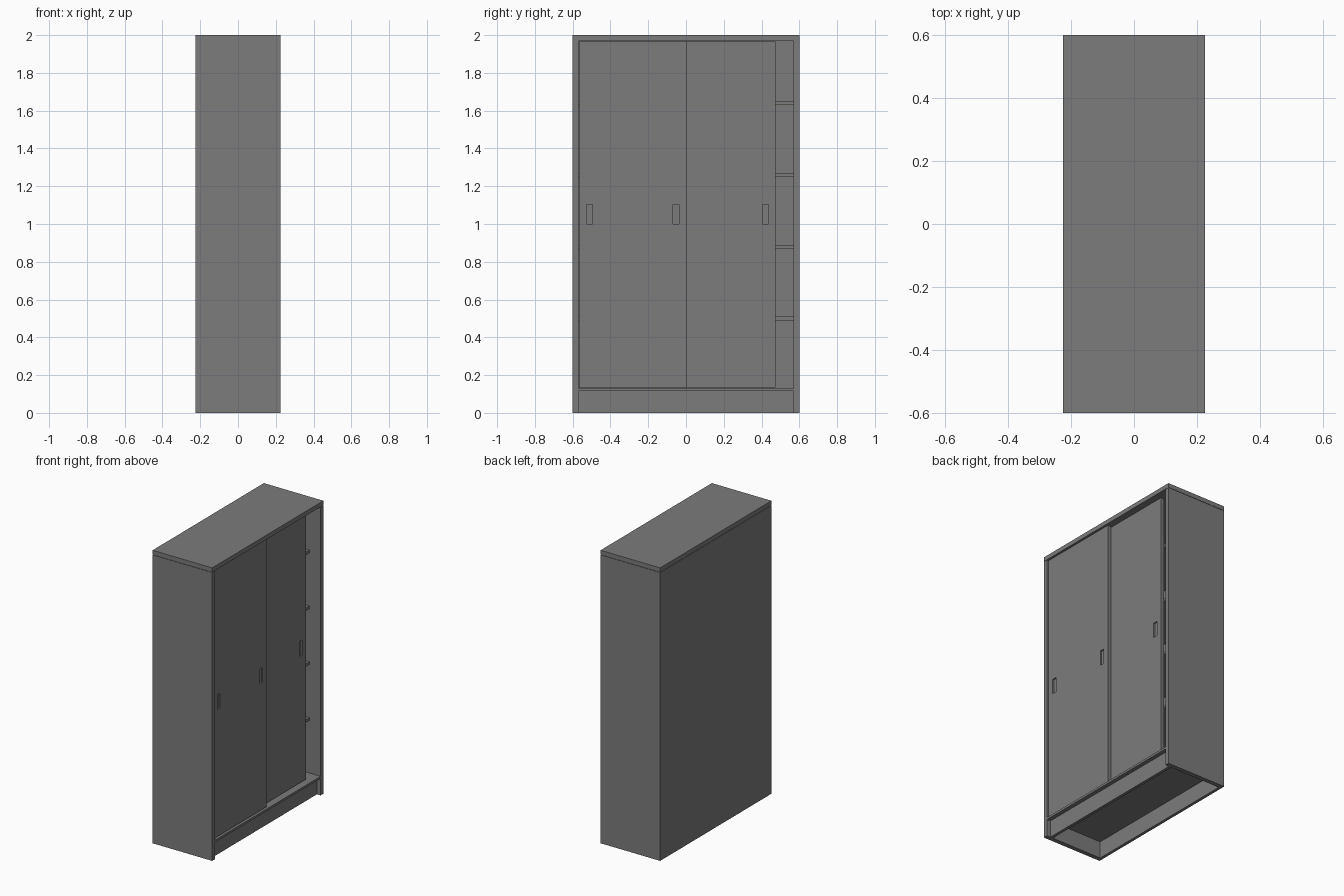
import bpy
from mathutils import Vector

if "Cube" in bpy.data.objects:
    bpy.data.objects.remove(bpy.data.objects["Cube"])

# Overall dimensions: the open face with the sliding doors looks towards +x
X, Y, H = 0.225, 0.6, 2.0
T = 0.03            # side and top panel thickness
BACK = 0.02         # back panel thickness
YI = Y - T          # inner half width
SEAM = 0.002        # fine joint under the top panel
WALL = (0, H - T - SEAM)

grey = bpy.data.materials.new("dark_grey")
grey.diffuse_color = (0.2, 0.2, 0.2, 1)
grey.use_nodes = True
grey.node_tree.nodes["Principled BSDF"].inputs["Base Color"].default_value = grey.diffuse_color


def box(name, x, y, z):
    """Axis-aligned box from (min, max) pairs."""
    lo, hi = Vector((x[0], y[0], z[0])), Vector((x[1], y[1], z[1]))
    bpy.ops.mesh.primitive_cube_add(size=1, location=(lo + hi) / 2)
    ob = bpy.context.object
    ob.name = name
    ob.scale = hi - lo
    bpy.ops.object.transform_apply(location=False, rotation=False, scale=True)
    ob.data.materials.append(grey)
    return ob


def sliding_door(name, x, y, pulls):
    """Door slab with rectangular finger pulls sunk into its front."""
    door = box(name, x, y, (0.135, 1.967))
    for py in pulls:
        cutter = box("pull_cutter", (x[1] - 0.01, x[1] + 0.02),
                     (py - 0.016, py + 0.016), (1.0, 1.102))
        cutter.hide_render = True
        mod = door.modifiers.new("pull", 'BOOLEAN')
        mod.operation = 'DIFFERENCE'
        mod.solver = 'EXACT'
        mod.object = cutter
        bpy.context.view_layer.objects.active = door
        bpy.ops.object.modifier_apply(modifier=mod.name)
        bpy.data.objects.remove(cutter, do_unlink=True)
    return door


# Carcass
box("top_panel", (-X, X), (-Y, Y), (H - T, H))
box("left_side", (-X, X), (-Y, -YI), WALL)
box("right_side", (-X, X), (YI, Y), WALL)
box("back_panel", (-X, -X + BACK), (-YI, YI), WALL)
box("bottom_panel", (-X + BACK, X), (-YI, YI), (0.115, 0.13))

# Recessed plinth under the bottom panel
box("plinth", (0.177, 0.197), (-YI, YI), (0, 0.115))

# Interior shelves, evenly spaced
for i in range(4):
    z = 0.49 + i * 0.381
    box(f"shelf_{i + 1}", (-X + BACK, 0.14), (-YI, YI), (z, z + 0.019))

# Sliding doors on two tracks, the rear one slid partly behind the front one
sliding_door("front_door", (0.186, 0.213), (-0.567, 0.002), (-0.512, -0.054))
sliding_door("rear_door", (0.154, 0.181), (-0.095, 0.474), (-0.043, 0.42))
